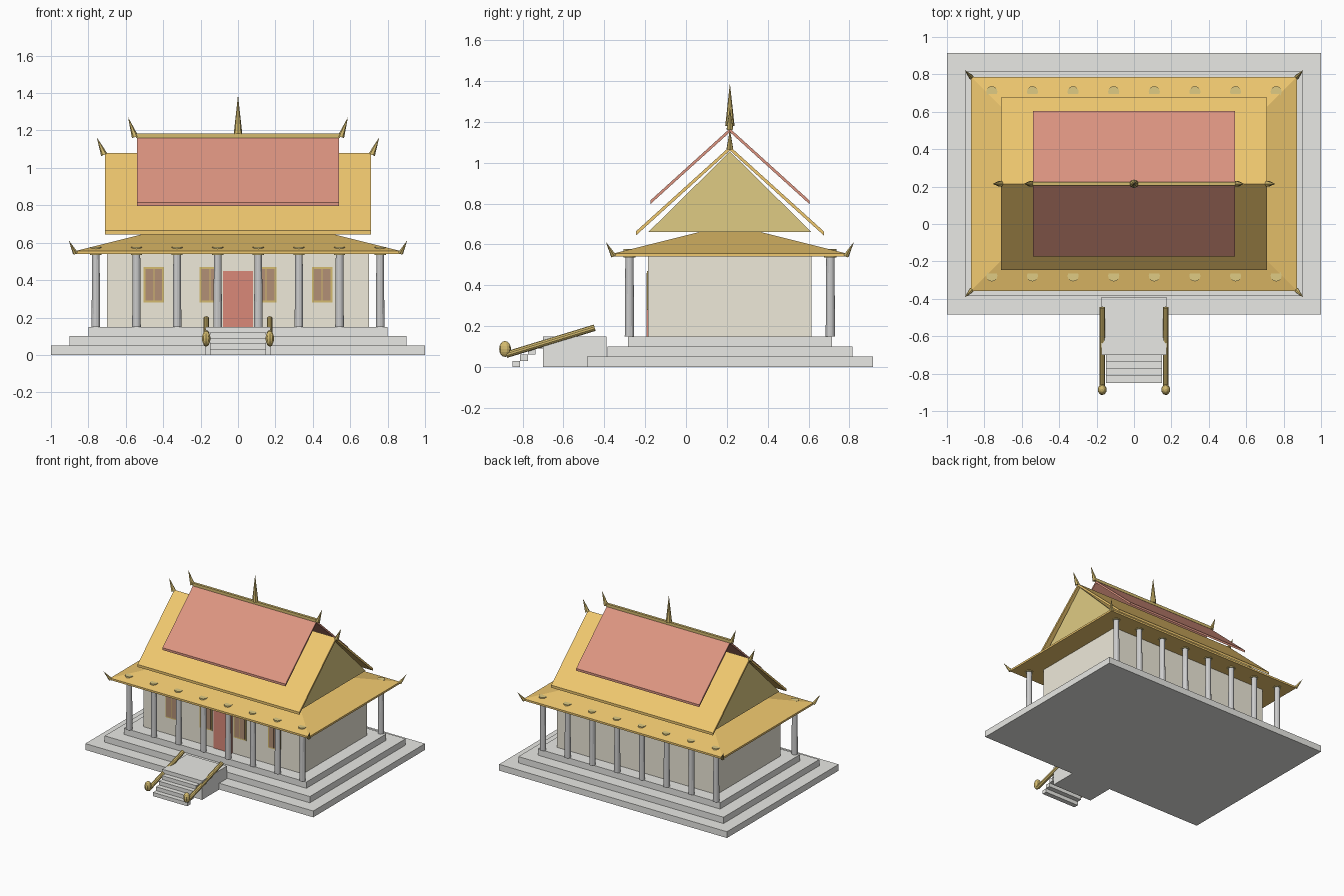
import bpy, bmesh
from math import pi
from mathutils import Vector, Matrix

if "Cube" in bpy.data.objects:
    bpy.data.objects.remove(bpy.data.objects["Cube"])

CY = 0.215  # y centre of the hall


def mat(name, r, g, b):
    m = bpy.data.materials.new(name)
    m.diffuse_color = (r, g, b, 1)
    m.use_nodes = True
    m.node_tree.nodes["Principled BSDF"].inputs["Base Color"].default_value = m.diffuse_color
    return m


STONE = mat("stone", 0.81, 0.81, 0.78)
WALL = mat("plaster", 0.86, 0.82, 0.70)
COLUMN = mat("column_white", 0.86, 0.86, 0.86)
ORANGE = mat("orange_tile", 0.87, 0.58, 0.16)
RED = mat("red_tile", 0.72, 0.30, 0.22)
DOOR = mat("red_door", 0.70, 0.25, 0.19)
GOLD = mat("gold", 0.74, 0.60, 0.23)
DARK_GOLD = mat("dark_gold", 0.66, 0.50, 0.16)
WOOD = mat("brown_wood", 0.45, 0.28, 0.18)


def finish(name, bm, material):
    bmesh.ops.recalc_face_normals(bm, faces=bm.faces)
    me = bpy.data.meshes.new(name)
    bm.to_mesh(me)
    bm.free()
    me.materials.append(material)
    ob = bpy.data.objects.new(name, me)
    bpy.context.collection.objects.link(ob)
    return ob


def box(name, x0, x1, y0, y1, z0, z1, material):
    bm = bmesh.new()
    m = Matrix.Translation(((x0 + x1) / 2, (y0 + y1) / 2, (z0 + z1) / 2)) \
        @ Matrix.Diagonal((x1 - x0, y1 - y0, z1 - z0, 1))
    bmesh.ops.create_cube(bm, size=1, matrix=m)
    return finish(name, bm, material)


def spike(name, a, b, r1, r2, sides, material):
    """Cone or cylinder running from point a to point b."""
    a, b = Vector(a), Vector(b)
    d = b - a
    bm = bmesh.new()
    m = Matrix.Translation((a + b) / 2) @ d.to_track_quat('Z', 'Y').to_matrix().to_4x4()
    bmesh.ops.create_cone(bm, cap_ends=True, segments=sides, radius1=r1, radius2=r2,
                          depth=d.length, matrix=m)
    return finish(name, bm, material)


def extrude_x(name, profile, x0, x1, material):
    """Extrude a (y, z) outline along x; y is relative to the hall centre."""
    bm = bmesh.new()
    f = bm.faces.new([bm.verts.new((x0, CY + y, z)) for y, z in profile])
    ext = bmesh.ops.extrude_face_region(bm, geom=[f])
    vs = [v for v in ext["geom"] if isinstance(v, bmesh.types.BMVert)]
    bmesh.ops.translate(bm, verts=vs, vec=(x1 - x0, 0, 0))
    return finish(name, bm, material)


def gable_roof(name, hx, hy, eave, apex, t, material):
    prof = [(-hy, eave), (0, apex), (hy, eave), (hy, eave - t), (0, apex - t), (-hy, eave - t)]
    return extrude_x(name, prof, -hx, hx, material)


# Stepped platform
for i in range(3):
    hx, hy = 1 - 0.1 * i, 0.7 - 0.1 * i
    box(f"platform_tier_{i + 1}", -hx, hx, CY - hy, CY + hy, 0.05 * i, 0.05 * (i + 1), STONE)

# Hall, door and windows
box("hall_walls", -0.7, 0.7, CY - 0.4, CY + 0.4, 0.15, 0.55, WALL)
wy = CY - 0.4
box("door", -0.08, 0.08, wy - 0.008, wy + 0.01, 0.15, 0.45, DOOR)
for i, x in enumerate((-0.45, -0.15, 0.15, 0.45)):
    box(f"window_frame_{i + 1}", x - 0.055, x + 0.055, wy - 0.005, wy + 0.01, 0.28, 0.47, DARK_GOLD)
    for s in (-1, 1):
        c = x + s * 0.0235
        box(f"window_shutter_{i + 1}", c - 0.0205, c + 0.0205, wy - 0.009, wy, 0.29, 0.46, WOOD)

# Columns with gold capitals, front and back rows
for s in (-1, 1):
    for i in range(8):
        x, y = -0.76 + i * 1.52 / 7, CY + s * 0.492
        spike("column", (x, y, 0.15), (x, y, 0.55), 0.023, 0.02, 12, COLUMN)
        spike("column_capital", (x, y, 0.535), (x, y, 0.578), 0.03, 0.03, 12, GOLD)

# Lower hipped roof
hx, hy = 0.872, 0.572
bm = bmesh.new()
low, top = [[bm.verts.new((sx * hx, CY + sy * hy, z))
             for sx, sy in ((-1, -1), (1, -1), (1, 1), (-1, 1))] for z in (0.54, 0.555)]
ridge = [bm.verts.new((s * (hx - hy), CY, 0.555 + 0.25 * hy)) for s in (-1, 1)]
bm.faces.new(low)
for i in range(4):
    j = (i + 1) % 4
    bm.faces.new((low[i], low[j], top[j], top[i]))
bm.faces.new((top[0], top[1], ridge[1], ridge[0]))
bm.faces.new((top[1], top[2], ridge[1]))
bm.faces.new((top[2], top[3], ridge[0], ridge[1]))
bm.faces.new((top[3], top[0], ridge[0]))
finish("lower_hip_roof", bm, ORANGE)

# Upper roofs, gables and ridge
gable_roof("middle_roof", 0.71, 0.46, 0.664, 1.08, 0.02, ORANGE)
gable_roof("top_roof", 0.54, 0.39, 0.815, 1.168, 0.018, RED)
for s in (-1, 1):
    extrude_x("gable_panel", [(-0.4, 0.66), (0.4, 0.66), (0, 1.055)], s * 0.67, s * 0.69, GOLD)
box("ridge_beam", -0.545, 0.545, CY - 0.01, CY + 0.01, 1.16, 1.183, DARK_GOLD)
spike("ridge_spire", (0, CY, 1.18), (0, CY, 1.39), 0.023, 0, 8, DARK_GOLD)

# Horn finials on ridge ends and eave corners
for s in (-1, 1):
    spike("top_ridge_horn", (s * 0.55, CY, 1.165), (s * 0.588, CY, 1.272), 0.018, 0, 6, DARK_GOLD)
    spike("middle_ridge_horn", (s * 0.715, CY, 1.07), (s * 0.755, CY, 1.163), 0.018, 0, 6, DARK_GOLD)
    for t in (-1, 1):
        spike("eave_horn", (s * 0.87, CY + t * 0.57, 0.545),
              (s * 0.905, CY + t * 0.608, 0.613), 0.014, 0, 6, DARK_GOLD)

# Stair landing and steps
box("stair_landing", -0.175, 0.175, -0.70, -0.39, 0, 0.15, STONE)
for i in range(4):
    y = -0.85 + 0.0375 * i
    box(f"stair_step_{i + 1}", -0.15, 0.15, y, y + 0.0375, 0.03 * i, 0.03 * (i + 1), STONE)

# Sloping handrails with rounded heads
for s in (-1, 1):
    spike("handrail", (s * 0.17, -0.88, 0.06), (s * 0.17, -0.447, 0.192), 0.016, 0.016, 10, DARK_GOLD)
    bm = bmesh.new()
    m = Matrix.Translation((s * 0.17, -0.886, 0.088)) @ Matrix.Diagonal((0.024, 0.029, 0.039, 1))
    bmesh.ops.create_uvsphere(bm, u_segments=10, v_segments=8, radius=1, matrix=m)
    finish("handrail_head", bm, DARK_GOLD)
